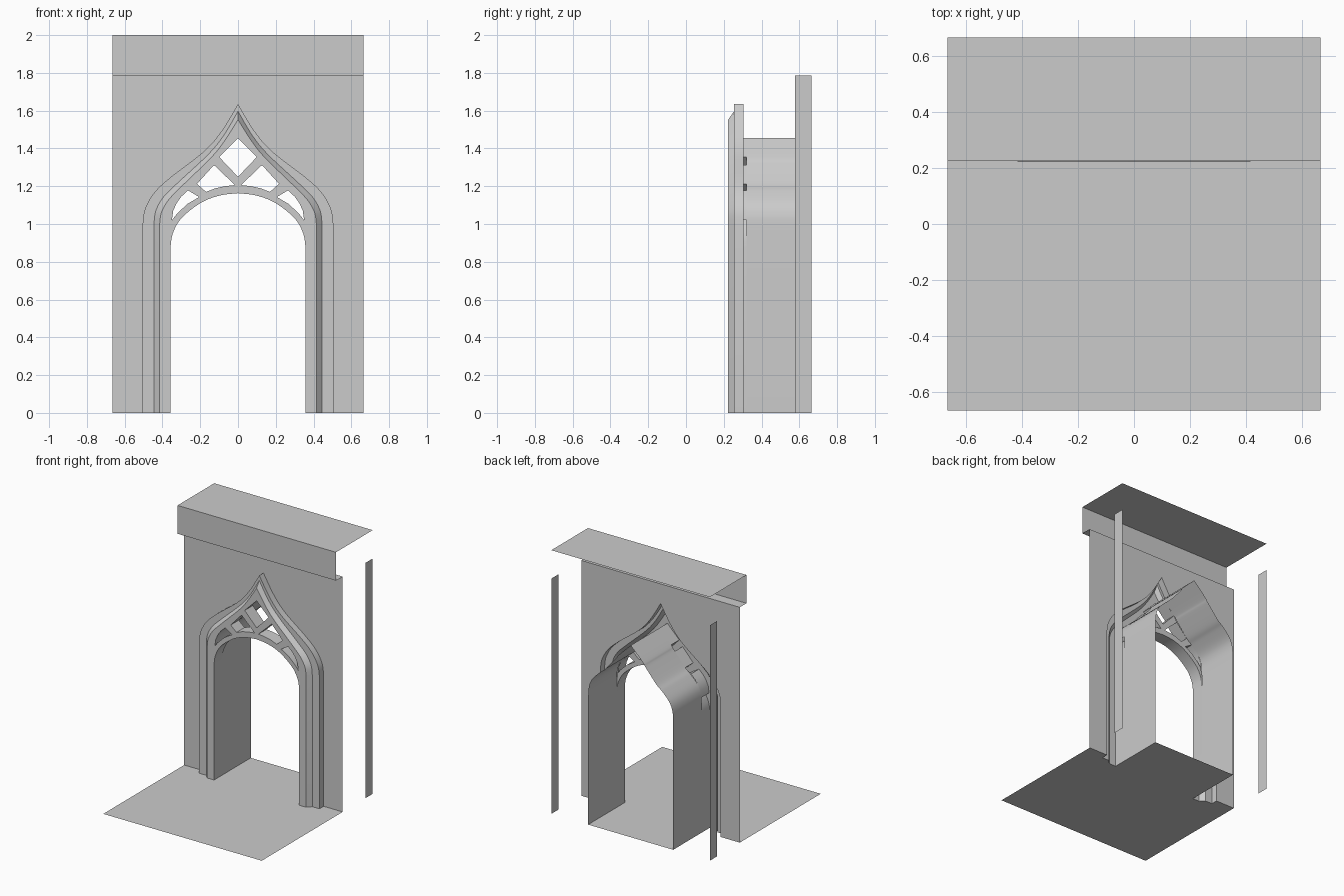
import bpy, bmesh
from mathutils import Vector

if "Cube" in bpy.data.objects:
    bpy.data.objects.remove(bpy.data.objects["Cube"])

FRONT, STEP, WALL, BAR, BACK = 0.223, 0.255, 0.305, 0.32, 0.663
W, TOP = 0.665, 1.785


def half_curve(pts, n=6):
    """Straight leg from the first point, then a smooth spline through the rest."""
    c = [Vector(p) for p in pts[1:]]
    out = [Vector(pts[0])]
    for i in range(len(c) - 1):
        p0, p1, p2, p3 = c[max(i - 1, 0)], c[i], c[i + 1], c[min(i + 2, len(c) - 1)]
        for k in range(n):
            t = k / n
            out.append(0.5 * (2 * p1 + (p2 - p0) * t + (2 * p0 - 5 * p1 + 4 * p2 - p3) * t * t
                              + (3 * p1 - p0 - 3 * p2 + p3) * t ** 3))
    out.append(c[-1])
    return [tuple(p) for p in out]


def mirror(pts):
    return [(-x, z) for x, z in pts]


def full_arch(pts):
    """Left foot, apex, right foot."""
    h = half_curve(pts)
    return mirror(h) + h[::-1][1:]


def at(path, y):
    return [(x, y, z) for x, z in path]


def finish(name, bm, smooth=False):
    me = bpy.data.meshes.new(name)
    bm.to_mesh(me)
    bm.free()
    ob = bpy.data.objects.new(name, me)
    bpy.context.collection.objects.link(ob)
    if smooth:
        bpy.ops.object.select_all(action='DESELECT')
        bpy.context.view_layer.objects.active = ob
        ob.select_set(True)
        bpy.ops.object.shade_smooth_by_angle(angle=0.6)
    return ob


def strips(name, groups, smooth=True):
    """Each group is a list of rows; neighbouring rows are joined by quads."""
    bm = bmesh.new()
    for rows, closed in groups:
        vs = [[bm.verts.new(p) for p in r] for r in rows]
        for a, b in zip(vs, vs[1:]):
            n = len(a)
            for i in range(n if closed else n - 1):
                j = (i + 1) % n
                bm.faces.new((a[i], a[j], b[j], b[i]))
    return finish(name, bm, smooth)


def sheet(name, loops, normal):
    """Flat face: first loop is the outline, the others are holes."""
    bm = bmesh.new()
    edges = []
    for loop in loops:
        vs = [bm.verts.new(p) for p in loop]
        edges += [bm.edges.new((vs[i - 1], vs[i])) for i in range(len(vs))]
    bmesh.ops.triangle_fill(bm, edges=edges, use_beauty=True, normal=normal)
    bm.normal_update()
    for f in bm.faces:
        if f.normal.dot(Vector(normal)) < 0:
            f.normal_flip()
    return finish(name, bm)


# Ogee curves from the outside of the moulding inwards (x, z), right half
outer = full_arch([(.505, 0), (.505, 1.0), (.492, 1.08), (.444, 1.165), (.36, 1.245),
                   (.18, 1.385), (.085, 1.495), (0, 1.635)])
middle = full_arch([(.445, 0), (.445, 1.0), (.435, 1.07), (.395, 1.142), (.32, 1.217),
                    (.158, 1.368), (.075, 1.47), (0, 1.597)])
inner = full_arch([(.415, 0), (.415, 1.0), (.405, 1.062), (.367, 1.128), (.298, 1.20),
                   (.142, 1.352), (.07, 1.442), (0, 1.552)])
vault = full_arch([(.357, 0), (.357, .96), (.351, 1.045), (.325, 1.11), (.265, 1.175),
                   (.215, 1.217), (.128, 1.318), (.1, 1.355), (0, 1.455)])
opening = full_arch([(.357, 0), (.357, .88), (.345, .95), (.30, 1.03), (.2, 1.11),
                     (.1, 1.15), (0, 1.163)])

# Tracery holes: bar side (bottom to top) and vault side
side_bar = [(.35, 1.02), (.325, 1.052), (.27, 1.105), (.206, 1.143), (.265, 1.178)]
side_out = [(.3, 1.145), (.325, 1.11), (.343, 1.07)]
mid_bar = [(.217, 1.213), (.169, 1.17), (.12, 1.189), (.07, 1.2), (.016, 1.206), (.127, 1.312)]
diamond = [(.1, 1.355), (0, 1.25), (-.1, 1.355), (0, 1.455)]
holes = [side_bar + side_out, mid_bar, diamond,
         mirror(side_bar + side_out)[::-1], mirror(mid_bar)[::-1]]

# Wall with arched hole
sheet("wall", [at(outer + [(W, 0), (W, TOP), (-W, TOP), (-W, 0)], WALL)], (0, -1, 0))

# Stepped and chamfered moulding around the arch
strips("arch_moulding", [([at(inner, FRONT), at(middle, STEP), at(outer, STEP),
                           at(outer, WALL)], False)])

# Tracery: front face, hole sides, arch soffit and back of the bars
sheet("tracery_front", [at(inner + opening[::-1], FRONT)] + [at(h, FRONT) for h in holes],
      (0, -1, 0))
strips("tracery_hole_sides", [([at(h, BAR), at(h, FRONT)], True) for h in holes])
strips("arch_soffit", [([at(opening, BAR), at(opening, FRONT)], False)])
bars = side_bar + mid_bar + diamond[:1]
low = [p for p in opening if p[1] > 0.9]
sheet("tracery_back", [at(low + [(.357, .95)] + bars + [(0, 1.25)] + mirror(bars)[::-1]
                          + [(-.357, .95)], BAR)], (0, 1, 0))

# Vaulted passage behind the tracery
strips("passage_lining", [([at(vault, BACK), at(vault, BAR)], False)])

# Floor, cut around the moulding and running into the passage
edge = [(W, -W), (W, WALL), (.505, WALL), (.505, STEP), (.445, STEP), (.415, FRONT),
        (.357, FRONT), (.357, BACK)]
floor = edge + mirror(edge)[::-1]
sheet("floor", [[(x, y, 0) for x, y in floor]], (0, 0, 1))

# Overhanging top ledge
ledge = [(WALL, TOP), (.225, TOP), (.225, 2), (W, 2)]
strips("top_ledge", [([[(x, y, z) for y, z in ledge] for x in (W, -W)], False)], False)

# Narrow side strips at the back
for s, name in ((1, "right_edge_strip"), (-1, "left_edge_strip")):
    ys = (.577, W) if s > 0 else (W, .577)
    strips(name, [([[(s * W, y, 0) for y in ys], [(s * W, y, TOP) for y in ys]], False)], False)
